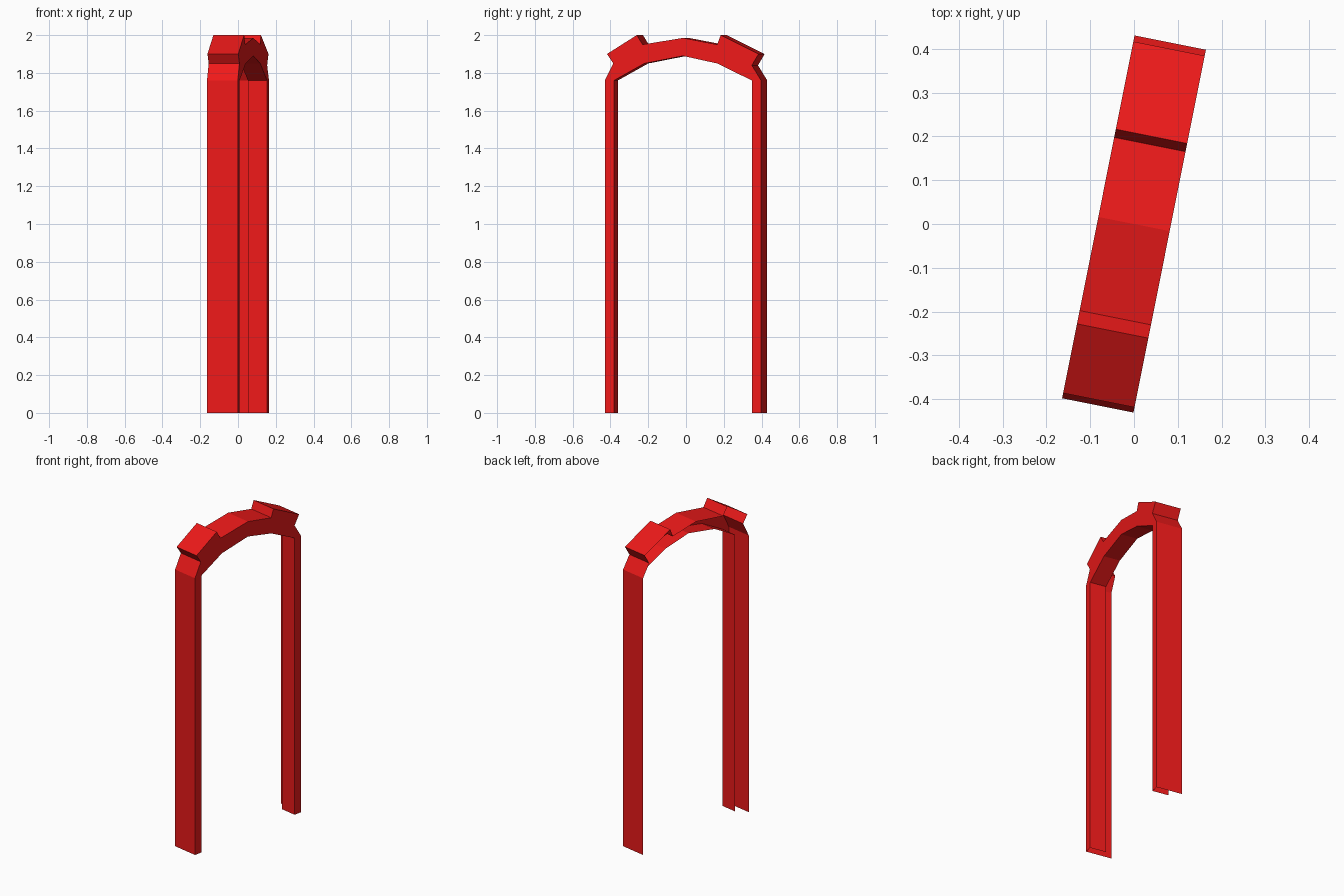
import bpy, math

if "Cube" in bpy.data.objects:
    bpy.data.objects.remove(bpy.data.objects["Cube"])

TURN = math.radians(-11.3)   # the whole doorway is turned about z
HALF_W = 0.083               # half the depth of the doorway
LINING_BACK = -0.021         # the inner lining stops short of the open back

red = bpy.data.materials.new("red_paint")
red.diffuse_color = (0.85, 0.01, 0.01, 1)
red.use_nodes = True
red.node_tree.nodes["Principled BSDF"].inputs["Base Color"].default_value = red.diffuse_color

# Profiles in (along, height), from the left foot over the top to the right foot
outer = [(-0.422, 0), (-0.422, 1.76), (-0.376, 1.85), (-0.41, 1.90),
         (-0.249, 2.0), (-0.218, 1.95), (0, 1.985), (0.185, 1.95),
         (0.204, 2.0), (0.408, 1.90), (0.372, 1.84), (0.422, 1.76), (0.422, 0)]
inner = [(-0.372, 0), (-0.372, 1.76), (-0.208, 1.85), (0, 1.89),
         (0.185, 1.85), (0.372, 1.76), (0.372, 0)]


def make_part(name, verts, faces):
    mesh = bpy.data.meshes.new(name)
    mesh.from_pydata(verts, [], faces)
    mesh.materials.append(red)
    obj = bpy.data.objects.new(name, mesh)
    obj.rotation_euler.z = TURN
    bpy.context.collection.objects.link(obj)
    return obj


def ribbon(name, profile, x0, x1, flip=False):
    """Sweep an open profile across the depth as a thin sheet."""
    verts = [(x, y, z) for y, z in profile for x in (x0, x1)]
    faces = [(2 * i, 2 * i + 1, 2 * i + 3, 2 * i + 2)
             for i in range(len(profile) - 1)]
    if flip:
        faces = [f[::-1] for f in faces]
    make_part(name, verts, faces)


# Outer shell with the two raised blocks
ribbon("outer_shell", outer, -HALF_W, HALF_W)

# Narrower lining inside the opening (back and feet stay open)
ribbon("inner_lining", inner, LINING_BACK, HALF_W, flip=True)

# Flat arch face joining shell and lining
loop = inner + outer[::-1]
make_part("arch_face", [(HALF_W, y, z) for y, z in loop], [tuple(range(len(loop)))])
